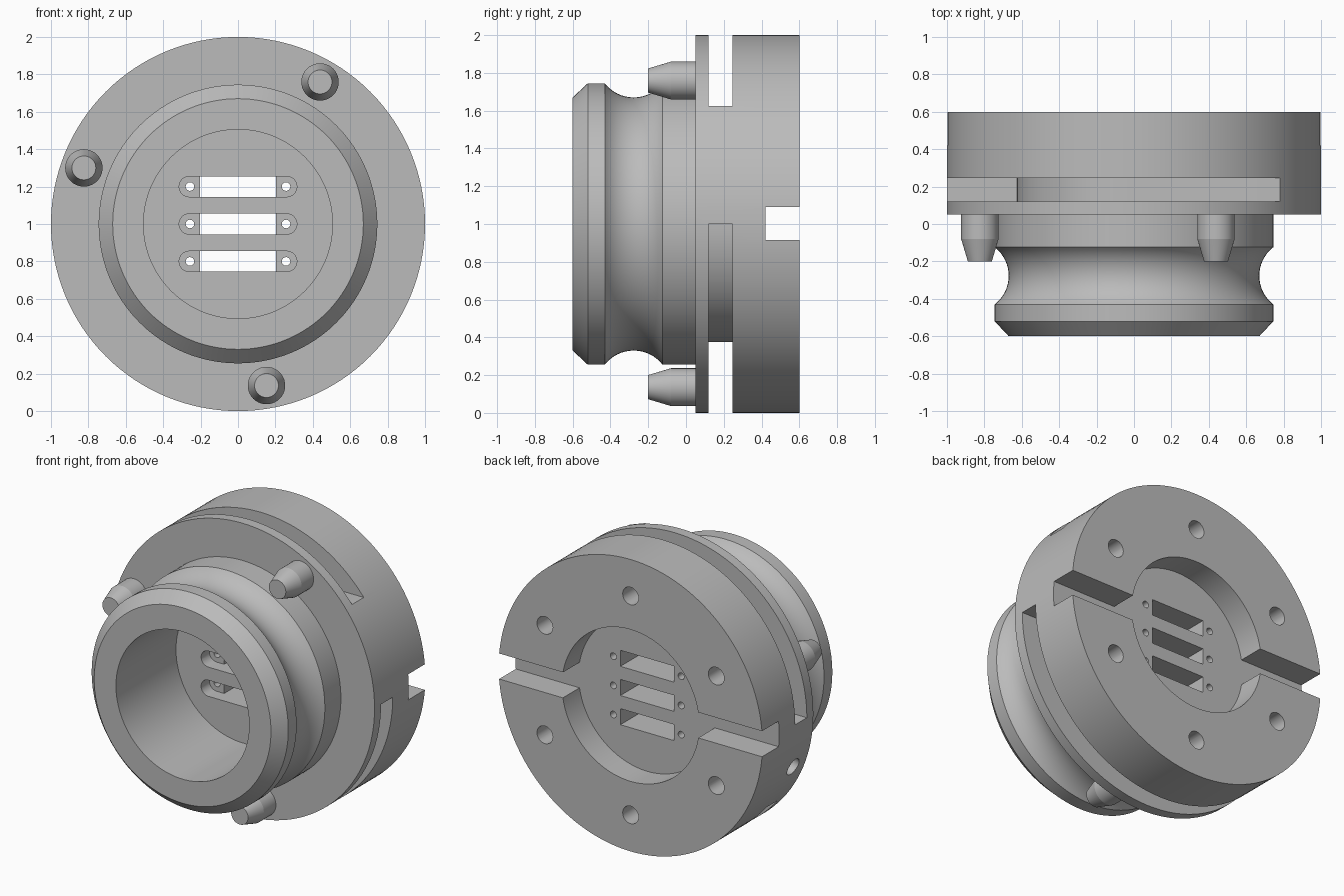
import bpy, bmesh, math
from mathutils import Matrix, Vector

if "Cube" in bpy.data.objects:
    bpy.data.objects.remove(bpy.data.objects["Cube"])

grey = bpy.data.materials.new("plain_grey")
grey.use_nodes = True
colour = (0.5, 0.5, 0.5, 1)
grey.diffuse_color = colour
grey.node_tree.nodes["Principled BSDF"].inputs["Base Color"].default_value = colour

CENTRE = Vector((0, 0, 1))


def finish(bm, name):
    bmesh.ops.recalc_face_normals(bm, faces=bm.faces)
    mesh = bpy.data.meshes.new(name)
    bm.to_mesh(mesh)
    bm.free()
    mesh.materials.append(grey)
    obj = bpy.data.objects.new(name, mesh)
    bpy.context.collection.objects.link(obj)
    return obj


def lathe(name, profile, steps, offset=CENTRE):
    """Spin (radius, y) points about the y axis; end points lie on the axis."""
    bm = bmesh.new()
    verts = [bm.verts.new((r, y, 0)) for r, y in profile]
    edges = [bm.edges.new(pair) for pair in zip(verts, verts[1:])]
    bmesh.ops.spin(bm, geom=verts + edges, cent=(0, 0, 0), axis=(0, 1, 0),
                   angle=math.tau, steps=steps)
    bmesh.ops.remove_doubles(bm, verts=bm.verts, dist=1e-4)
    bmesh.ops.translate(bm, verts=bm.verts, vec=offset)
    return finish(bm, name)


def prism(outline, y0, y1, matrix=Matrix()):
    """Cutter: an (x, z) outline about the hub axis, extruded along y."""
    bm = bmesh.new()
    face = bm.faces.new([bm.verts.new((x, y0, z)) for x, z in outline])
    ext = bmesh.ops.extrude_face_region(bm, geom=[face])["geom"]
    bmesh.ops.translate(bm, vec=(0, y1 - y0, 0),
                        verts=[v for v in ext if isinstance(v, bmesh.types.BMVert)])
    bmesh.ops.transform(bm, matrix=Matrix.Translation(CENTRE) @ matrix, verts=bm.verts)
    return finish(bm, "cutter")


def arc(cx, cz, r, a0, a1, n):
    angles = [math.radians(a0 + (a1 - a0) * i / n) for i in range(n + 1)]
    return [(cx + r * math.cos(a), cz + r * math.sin(a)) for a in angles]


def circle(cx, cz, r, n=32):
    return arc(cx, cz, r, 0, 360, n)[:-1]


def box(x, z0, z1):
    return [(-x, z0), (x, z0), (x, z1), (-x, z1)]


def shade(obj):
    bpy.ops.object.select_all(action='DESELECT')
    obj.select_set(True)
    bpy.context.view_layer.objects.active = obj
    bpy.ops.object.shade_smooth_by_angle(angle=math.radians(30))


# Hub: front bore, chamfered rim, concave neck, wide flange, rear recess
half, depth = 0.153, 0.075
rad = (half ** 2 + depth ** 2) / (2 * depth)
sweep = math.degrees(math.asin(half / rad))
neck = arc(0.745 - depth + rad, -0.277, rad, 180 + sweep, 180 - sweep, 16)
hub = lathe("hub_body",
            [(0, 0.05), (0.505, 0.05), (0.505, -0.6), (0.67, -0.6), (0.745, -0.52)]
            + neck
            + [(0.745, 0.05), (1, 0.05), (1, 0.6), (0.52, 0.6), (0.52, 0.42), (0, 0.42)],
            128)

cutters = []

# Two locking grooves: a quarter ring that runs out in a straight entry
groove = arc(0, 0, 0.625, 180, 90, 32) + [(1.1, 0.625), (1.1, 1.1), (-1.1, 1.1), (-1.1, 0)]
for turn in (0, math.pi):
    cutters.append(prism(groove, 0.12, 0.247, Matrix.Rotation(turn, 4, 'Y')))

# Cross slot over the rear face
cutters.append(prism(box(1.2, -0.085, 0.09), 0.42, 0.7))

# Ring of blind bolt holes in the rear
for k in range(6):
    a = math.radians(30 + 60 * k)
    cutters.append(prism(circle(0.75 * math.cos(a), 0.75 * math.sin(a), 0.06), 0.3, 0.7))

# Radial set-screw hole in the flange side
side = Matrix.Rotation(math.radians(-199), 4, 'Y') @ Matrix.Rotation(math.radians(-90), 4, 'Z')
cutters.append(prism([(x - 0.19, z) for x, z in circle(0, 0, 0.06)], 0.7, 1.1, side))

# Three connector openings: rounded pocket, window and two screw holes
for z in (-0.2, 0, 0.2):
    pocket = arc(0.26, z, 0.055, -90, 90, 12) + arc(-0.26, z, 0.055, 90, 270, 12)
    cutters.append(prism(pocket, -0.05, 0.14))
    cutters.append(prism(box(0.203, z - 0.055, z + 0.055), -0.06, 0.5))
    for x in (-0.257, 0.257):
        cutters.append(prism(circle(x, z, 0.023, 16), -0.06, 0.5))

bpy.context.view_layer.objects.active = hub
for cutter in cutters:
    cutter.hide_render = True
    mod = hub.modifiers.new("cut", 'BOOLEAN')
    mod.operation = 'DIFFERENCE'
    mod.solver = 'EXACT'
    mod.object = cutter
    bpy.ops.object.modifier_apply(modifier=mod.name)
    bpy.data.objects.remove(cutter)
shade(hub)

# Three tapered locating pins on the flange front
for number, degrees in enumerate((60, 160, 280), 1):
    a = math.radians(degrees)
    spot = CENTRE + Vector((0.877 * math.cos(a), 0, 0.877 * math.sin(a)))
    pin = lathe(f"locating_pin_{number}",
                [(0, -0.2), (0.064, -0.2), (0.1, -0.08), (0.1, 0.06), (0, 0.06)], 40, spot)
    shade(pin)
    # Keep the cylinder and its taper as separate facets
    for e in pin.data.edges:
        if all(abs(pin.data.vertices[i].co.y + 0.08) < 0.001 for i in e.vertices):
            e.use_edge_sharp = True
